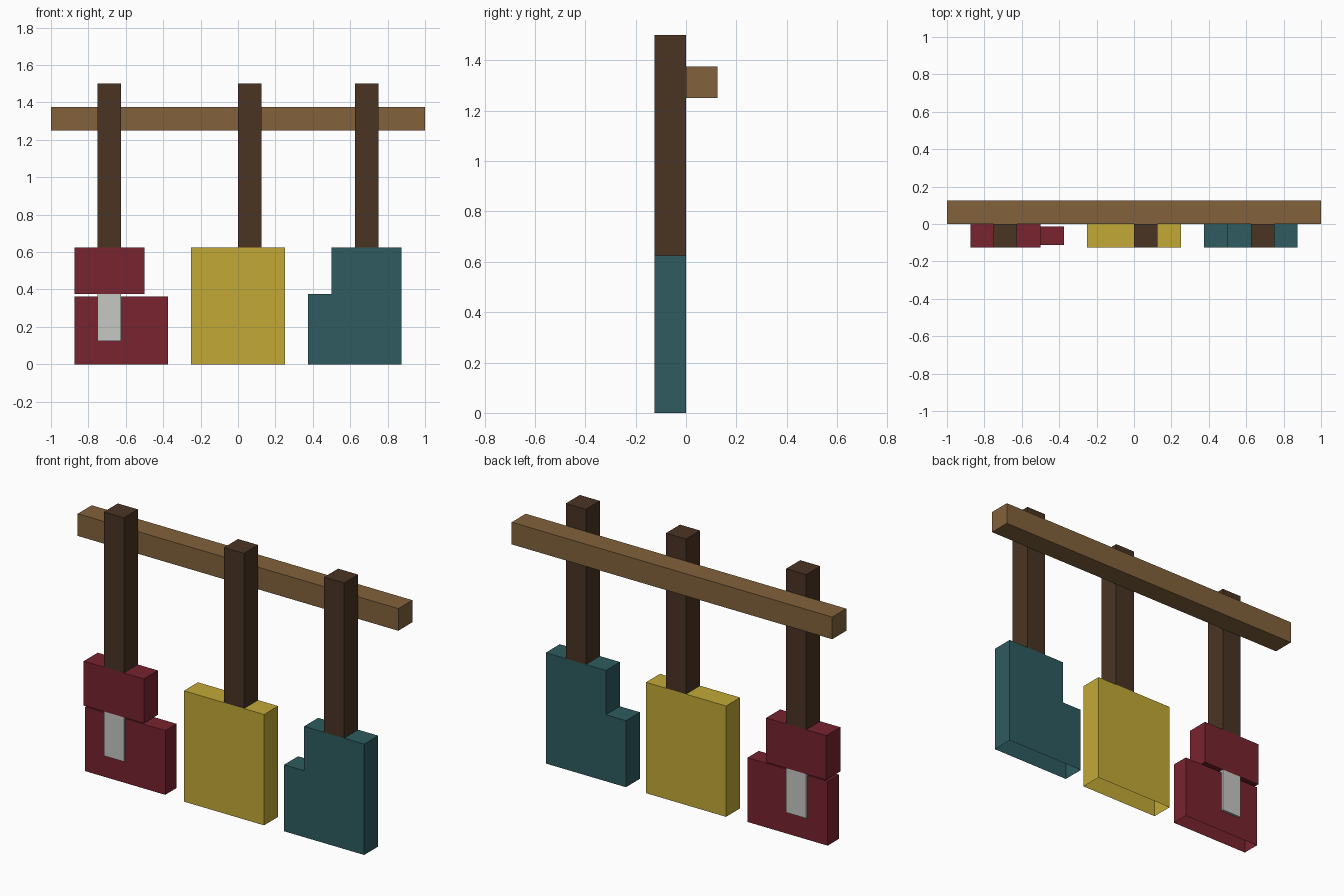
import bpy, bmesh

if "Cube" in bpy.data.objects:
    bpy.data.objects.remove(bpy.data.objects["Cube"])


def linear(c):
    c /= 255
    return c / 12.92 if c <= 0.04045 else ((c + 0.055) / 1.055) ** 2.4


def material(name, r, g, b):
    m = bpy.data.materials.new(name)
    m.diffuse_color = (linear(r), linear(g), linear(b), 1)
    m.use_nodes = True
    m.node_tree.nodes["Principled BSDF"].inputs["Base Color"].default_value = m.diffuse_color
    return m


RAIL = material("light_wood", 130, 98, 60)
POST = material("dark_wood", 74, 52, 36)
RED = material("dark_red", 120, 35, 47)
YELLOW = material("mustard_yellow", 195, 169, 55)
TEAL = material("dark_teal", 46, 91, 95)
GREY = material("light_grey", 198, 200, 196)


def prism(name, profile, y0, y1, mat, open_bottom=False):
    """Extrude a front (x, z) outline from y0 to y1; optionally leave z = 0 open."""
    bm = bmesh.new()
    face = bm.faces.new([bm.verts.new((x, y0, z)) for x, z in profile])
    ext = bmesh.ops.extrude_face_region(bm, geom=[face], use_keep_orig=True)
    verts = [v for v in ext["geom"] if isinstance(v, bmesh.types.BMVert)]
    bmesh.ops.translate(bm, verts=verts, vec=(0, y1 - y0, 0))
    bmesh.ops.recalc_face_normals(bm, faces=bm.faces)
    if open_bottom:
        low = [f for f in bm.faces if all(abs(v.co.z) < 1e-5 for v in f.verts)]
        bmesh.ops.delete(bm, geom=low, context="FACES_ONLY")
    mesh = bpy.data.meshes.new(name)
    bm.to_mesh(mesh)
    bm.free()
    mesh.materials.append(mat)
    obj = bpy.data.objects.new(name, mesh)
    bpy.context.collection.objects.link(obj)
    return obj


def box(name, x0, x1, z0, z1, mat, y0=-0.125, y1=0.0, open_bottom=False):
    return prism(name, [(x0, z0), (x1, z0), (x1, z1), (x0, z1)], y0, y1, mat, open_bottom)


# Cross rail behind the three hanging posts
box("rail", -1, 1, 1.25, 1.375, RAIL, 0, 0.125)
for side, x in (("left", -0.75), ("middle", 0), ("right", 0.625)):
    box(side + "_post", x, x + 0.125, 0.625, 1.5, POST)

# Red head: upper block, slimmer lower block and a grey connecting pin
box("red_upper_block", -0.875, -0.5, 0.375, 0.625, RED)
box("red_lower_block", -0.875, -0.375, 0, 0.3625, RED, -0.1125, -0.0125, True)
box("grey_pin", -0.75, -0.625, 0.125, 0.375, GREY)

# Plain yellow head, open underneath
box("yellow_block", -0.25, 0.25, 0, 0.625, YELLOW, open_bottom=True)

# Stepped teal head, open underneath
prism("teal_block", [(0.375, 0), (0.875, 0), (0.875, 0.625), (0.5, 0.625),
                     (0.5, 0.375), (0.375, 0.375)], -0.125, 0, TEAL, True)
